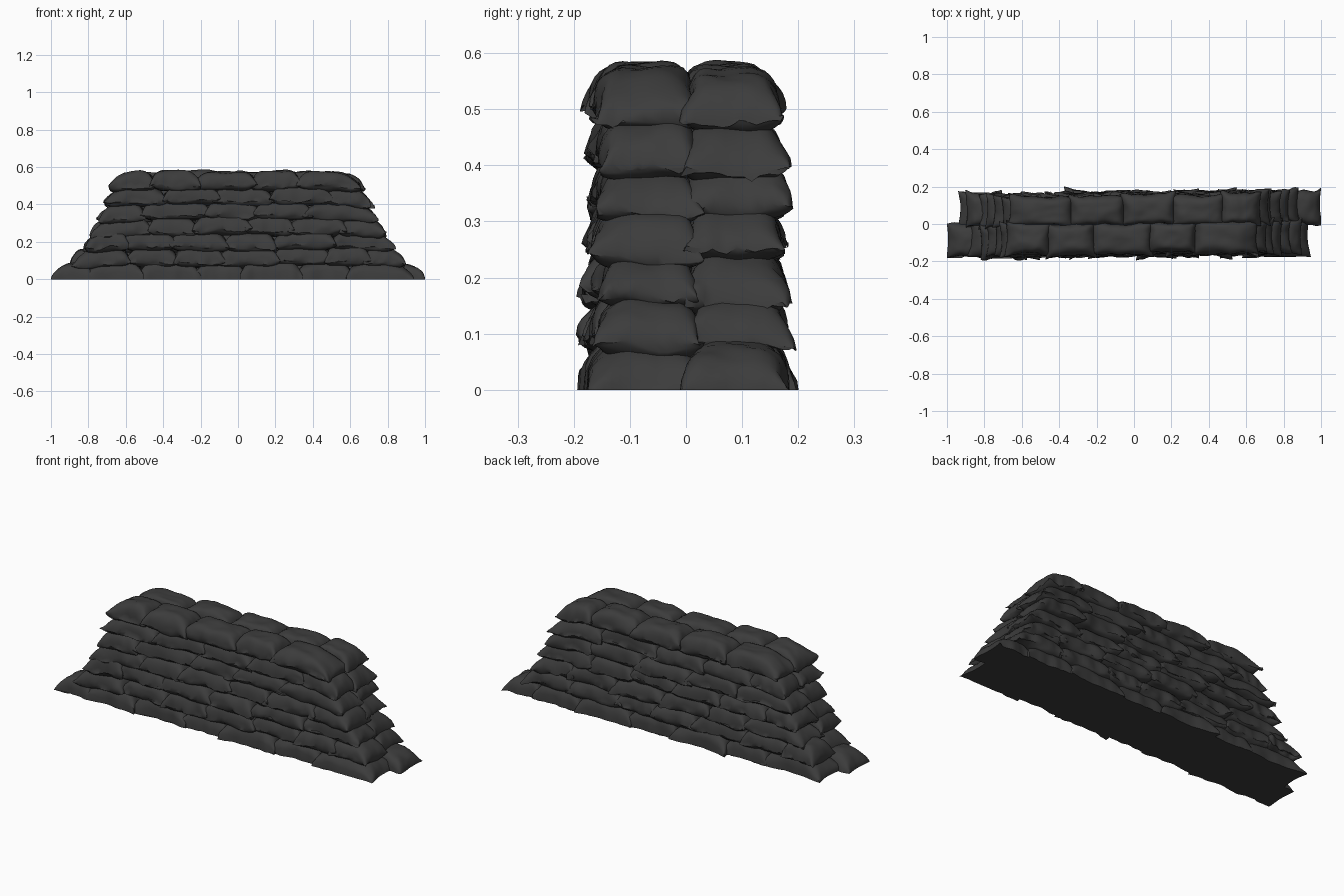
import bpy, bmesh, math, random
from mathutils import Vector, noise

if "Cube" in bpy.data.objects:
    bpy.data.objects.remove(bpy.data.objects["Cube"])

random.seed(7)
PITCH = 0.081
HALF = [0.965, 0.885, 0.825, 0.785, 0.74, 0.71, 0.67]      # half length of each course
COUNT = [7, 7, 6, 6, 5, 5, 5]                              # bags per course
DEPTH = [0.178, 0.172, 0.172, 0.168, 0.166, 0.164, 0.162]  # outer face of each course

mat = bpy.data.materials.new("dark_canvas")
mat.diffuse_color = (0.045, 0.045, 0.045, 1)
mat.use_nodes = True
mat.node_tree.nodes["Principled BSDF"].inputs["Base Color"].default_value = mat.diffuse_color


def spaced(n):
    # samples on -1..1, denser near the seams
    return [math.sin(math.pi / 2 * (2 * i / n - 1)) for i in range(n + 1)]


def smooth(t):
    t = max(0.0, min(1.0, t))
    return t * t * (3 - 2 * t)


def add_bag(bm, x0, x1, y0, y1, base, half, shift, ground, end, out):
    """Pillow with a pinched seam, pulled-out corners and a sagging rim.
    end is -1 or 1 where that side is the free end of the wall, else 0;
    out is the sign of y on the exposed long side."""
    cx, cy, lx, ly = (x0 + x1) / 2, (y0 + y1) / 2, (x1 - x0) / 2, (y1 - y0) / 2
    us, vs = spaced(24), spaced(18)
    seed = Vector((random.uniform(0, 50), random.uniform(0, 50), random.uniform(0, 50)))
    yaw = random.uniform(-0.035, 0.045)
    tilt = random.uniform(-0.035, 0.035)
    crown = random.uniform(0.072, 0.082)
    grids = []
    for side in (1, -1):
        grid = []
        for i, u in enumerate(us):
            row = []
            for j, v in enumerate(vs):
                rim = i in (0, len(us) - 1) or j in (0, len(vs) - 1)
                if side == -1 and rim:
                    row.append(grids[0][i][j])
                    continue
                px = lx * u * (1 - 0.08 * (1 - v * v))
                py = ly * v * (1 - 0.10 * (1 - u * u))
                pu = 3.0 if u * end > 0 else 5
                pv = 4.2 if v * out > 0 else 6
                puff = (1 - abs(u) ** pu) ** 0.58 * (1 - abs(v) ** pv) ** 0.5
                p = Vector((u * 1.3, v, side * 0.5)) + seed
                lump = noise.noise(p * 1.2) * 0.010 + noise.noise(p * 3) * 0.004
                edge = max(abs(u), abs(v)) ** 6
                wrinkle = edge * noise.noise(p * 4.5) * 0.012
                seam = base + 0.015 + noise.noise(p * 1.1) * 0.022 * edge
                if side == 1:
                    z = seam + crown * puff + lump * puff + wrinkle
                else:
                    z = seam - 0.03 * puff + lump * puff
                # ends of the wall slump downwards
                x = cx + px - yaw * py
                y = cy + py + yaw * px + edge * noise.noise(p * 2 + seed) * 0.016
                z += tilt * px
                z -= 0.018 * smooth((abs(x - shift) - half + 0.17) / 0.17)
                if ground and (rim or side == -1):
                    z = 0
                x = max(-1, min(1, x))
                row.append(bm.verts.new((x, y, max(0, z))))
            grid.append(row)
        grids.append(grid)
    for g, grid in enumerate(grids):
        for i in range(len(us) - 1):
            for j in range(len(vs) - 1):
                q = [grid[i][j], grid[i + 1][j], grid[i + 1][j + 1], grid[i][j + 1]]
                bm.faces.new(q if g == 0 else q[::-1])


def finish(bm, name):
    me = bpy.data.meshes.new(name)
    bm.to_mesh(me)
    bm.free()
    ob = bpy.data.objects.new(name, me)
    bpy.context.collection.objects.link(ob)
    me.materials.append(mat)
    return ob


# courses of bags, a front row and a back row in each
bags = []
for k in range(7):
    for label, s in (("front", -1), ("back", 1)):
        bm = bmesh.new()
        half, n = HALF[k], COUNT[k]
        shift = s * (0.03 if k == 0 else random.uniform(-0.012, 0.012))
        # staggered joints
        stagger = (0.055 if (k + (s > 0)) % 2 else -0.055)
        cuts = [-half + 2 * half * i / n for i in range(n + 1)]
        for i in range(1, n):
            cuts[i] += stagger + random.uniform(-0.035, 0.035)
        for i, (a, b) in enumerate(zip(cuts, cuts[1:])):
            # the whole wall swings slightly towards the back on the right
            swing = 0.012 * (a + b) / 2
            outer = DEPTH[k] + random.uniform(-0.005, 0.012) + s * swing
            inner = random.uniform(-0.022, -0.01) + s * swing
            ys = sorted((s * inner, s * outer))
            lap = random.uniform(0.012, 0.025)
            end = -1 if i == 0 else 1 if i == n - 1 else 0
            x0 = a + shift - (0.008 if end == -1 else lap)
            x1 = b + shift + (0.008 if end == 1 else lap)
            base = k * PITCH + (random.uniform(-0.01, 0.008) if 0 < k < 6 else 0)
            add_bag(bm, x0, x1, ys[0], ys[1], base, half, shift, k == 0, end, s)
        bags.append(finish(bm, f"sandbag_course_{k + 1}_{label}"))

bpy.ops.object.select_all(action='DESELECT')
for ob in bags:
    ob.select_set(True)
bpy.context.view_layer.objects.active = bags[0]
bpy.ops.object.shade_smooth_by_angle(angle=math.radians(50))
